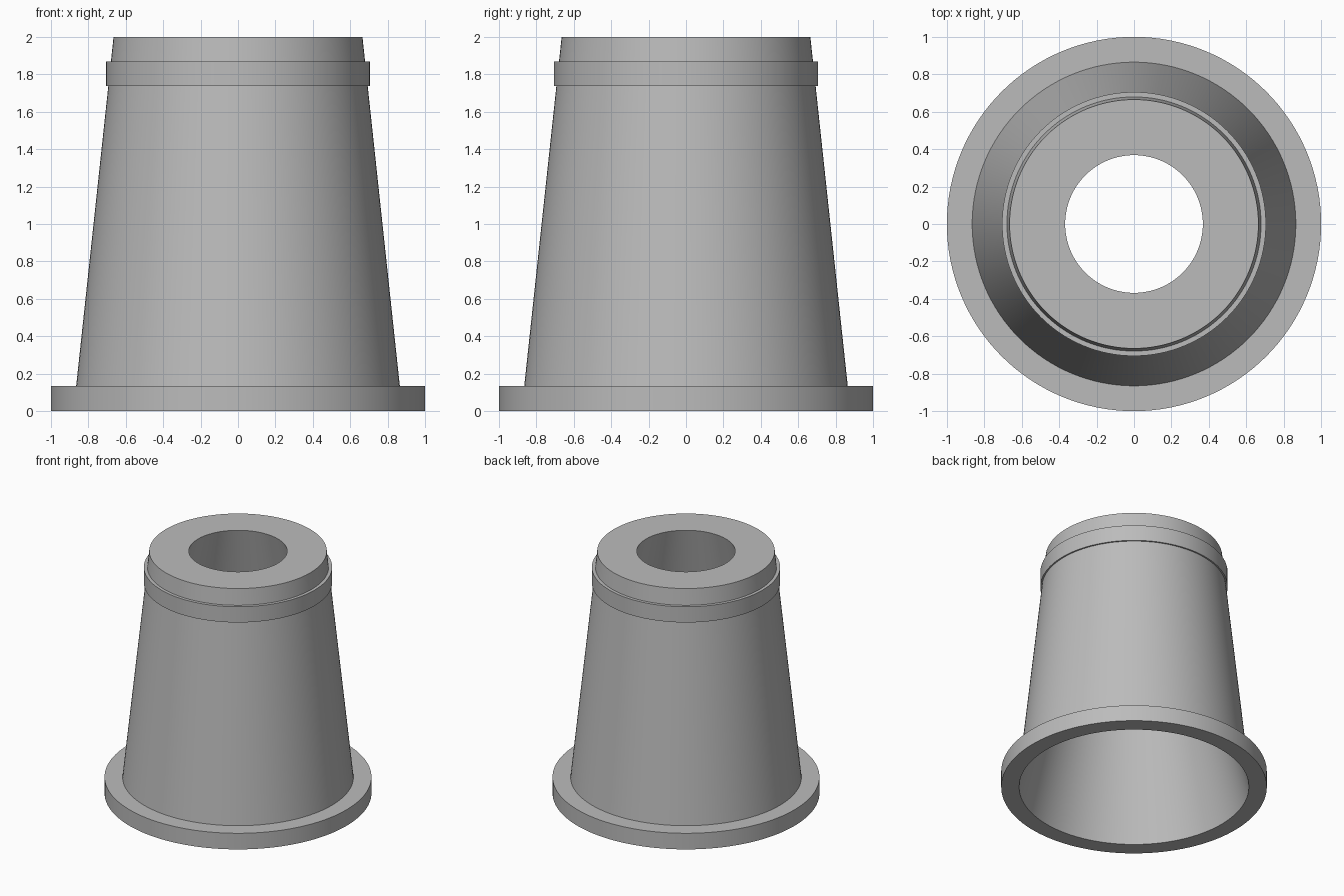
import bpy, bmesh, math
from mathutils import Vector

cube = bpy.data.objects.get("Cube")
if cube:
    bpy.data.objects.remove(cube, do_unlink=True)

SEGMENTS = 128
HEIGHT = 2.0
FLANGE_TOP = 0.133
BAND_LOW, BAND_HIGH = 1.738, 1.868


def make_material(name, colour):
    mat = bpy.data.materials.new(name)
    mat.use_nodes = True
    mat.diffuse_color = colour
    for node in mat.node_tree.nodes:
        if node.type == "BSDF_PRINCIPLED":
            node.inputs["Base Color"].default_value = colour
    return mat


def lathe(name, profile, mat):
    """Turn a closed (radius, height) profile around the z axis."""
    bm = bmesh.new()
    verts = [bm.verts.new((r, 0, z)) for r, z in profile]
    edges = [bm.edges.new((v, verts[(i + 1) % len(verts)])) for i, v in enumerate(verts)]
    bmesh.ops.spin(bm, geom=verts + edges, cent=Vector(), axis=Vector((0, 0, 1)),
                   angle=math.tau, steps=SEGMENTS)
    bmesh.ops.remove_doubles(bm, verts=bm.verts[:], dist=0.0001)
    bmesh.ops.recalc_face_normals(bm, faces=bm.faces[:])
    mesh = bpy.data.meshes.new(name)
    bm.to_mesh(mesh)
    bm.free()
    mesh.materials.append(mat)
    obj = bpy.data.objects.new(name, mesh)
    bpy.context.collection.objects.link(obj)
    bpy.ops.object.select_all(action="DESELECT")
    obj.select_set(True)
    bpy.context.view_layer.objects.active = obj
    bpy.ops.object.shade_smooth_by_angle(angle=math.radians(30))
    return obj


def cone_radius(z):
    """Radius of the tapered outer wall at a height."""
    t = (z - FLANGE_TOP) / (HEIGHT - FLANGE_TOP)
    return 0.865 + t * (0.665 - 0.865)


grey = make_material("plain grey", (0.5, 0.5, 0.5, 1))

# Hollow tapered sleeve: base flange, sloped wall, raised band, tapered bore
BAND_R = 0.705
lathe("flanged_sleeve", [
    (0.865, 0), (1, 0), (1, FLANGE_TOP),
    (cone_radius(FLANGE_TOP), FLANGE_TOP),
    (cone_radius(BAND_LOW), BAND_LOW), (BAND_R, BAND_LOW),
    (BAND_R, BAND_HIGH), (cone_radius(BAND_HIGH), BAND_HIGH),
    (cone_radius(HEIGHT), HEIGHT), (0.368, HEIGHT),
], grey)
